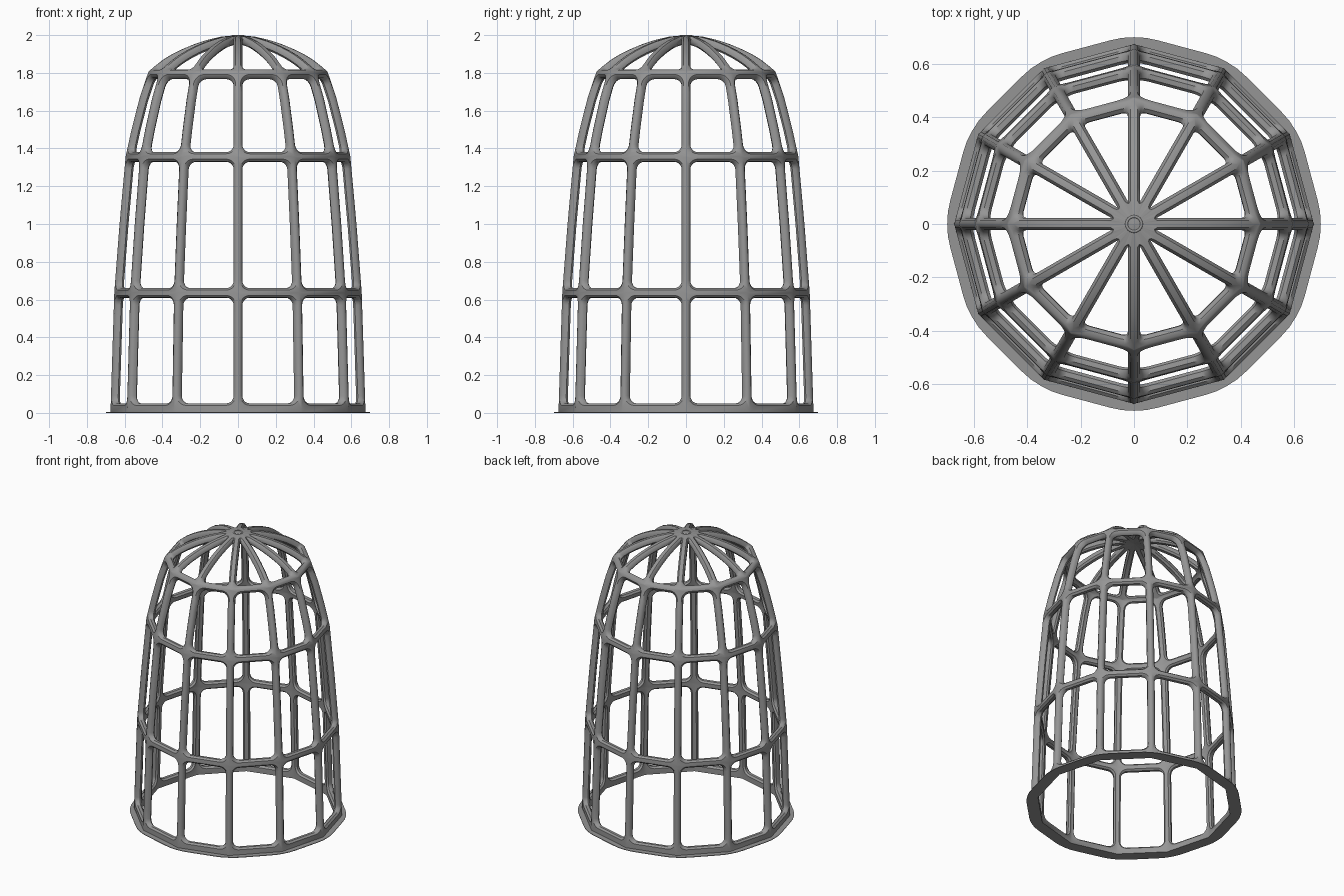
import bpy, bmesh, math
from mathutils import Vector

if "Cube" in bpy.data.objects:
    bpy.data.objects.remove(bpy.data.objects["Cube"])

N = 12
HALF = math.pi / N
BAR, DEPTH, EDGE = 0.024, 0.022, 0.011

# dark grey metal
METAL = bpy.data.materials.new("dark_grey_metal")
METAL.diffuse_color = (0.3, 0.3, 0.3, 1)
METAL.use_nodes = True
METAL.node_tree.nodes["Principled BSDF"].inputs["Base Color"].default_value = METAL.diffuse_color

# side profile (radius, height) of the middle of the bars
PROFILE = [(.652, 0), (.652, .04), (.633, .635), (.605, 1.0), (.573, 1.355),
           (.541, 1.5), (.500, 1.66), (.455, 1.795), (.40, 1.842), (.33, 1.885),
           (.25, 1.922), (.17, 1.950), (.09, 1.970), (0, 1.978)]
P = [Vector(p) for p in PROFILE]
S = [0.0]
for a, b in zip(P, P[1:]):
    S.append(S[-1] + (b - a).length)
NORMALS = []
for i in range(len(P)):
    t = (P[min(i + 1, len(P) - 1)] - P[max(i - 1, 0)]).normalized()
    NORMALS.append(Vector((t.y, -t.x)))
NORMALS[0], NORMALS[-1] = Vector((1, 0)), Vector((0, 1))


def profile_at(s, off):
    """Radius and height at arc length s, moved along the normal."""
    i = 0
    while i < len(S) - 2 and s > S[i + 1]:
        i += 1
    f = (s - S[i]) / (S[i + 1] - S[i])
    n = NORMALS[i].lerp(NORMALS[i + 1], f).normalized()
    return P[i].lerp(P[i + 1], f) + n * off


def finish(bm, name, angle=40):
    bmesh.ops.remove_doubles(bm, verts=bm.verts, dist=0.0004)
    bmesh.ops.recalc_face_normals(bm, faces=bm.faces)
    me = bpy.data.meshes.new(name)
    bm.to_mesh(me)
    bm.free()
    me.materials.append(METAL)
    ob = bpy.data.objects.new(name, me)
    bpy.context.collection.objects.link(ob)
    bpy.ops.object.select_all(action='DESELECT')
    ob.select_set(True)
    bpy.context.view_layer.objects.active = ob
    bpy.ops.object.shade_smooth_by_angle(angle=math.radians(angle))
    return ob


def samples(sa, sb, ra, rb, k=5, m=8):
    """Heights along one side of a hole with rounded ends."""
    low = [sa + ra * (1 - math.cos(j / k * math.pi / 2)) for j in range(k + 1)]
    high = [sb - rb * (1 - math.cos(j / k * math.pi / 2)) for j in range(k + 1)]
    a, b = low[-1], high[-1]
    return low + [a + (b - a) * j / m for j in range(1, m)] + high[::-1]


def corner_cut(t, r):
    return r - math.sqrt(max(0, r * r - (r - t) ** 2)) if t < r else 0


def panel(bm, s0, s1, lo, hi, r_lo, r_hi, ang):
    """One framed opening between two ribs and two hoops."""
    out = Vector((math.cos(ang), math.sin(ang), 0))
    side = Vector((-out.y, out.x, 0))

    def loop(off, grow):
        if grow is None:
            base = samples(s0 + lo, s1 - hi, r_lo, r_hi)
            ss = [s0 + (s - base[0]) / (base[-1] - base[0]) * (s1 - s0) for s in base]
        else:
            ra, rb = r_lo + grow, r_hi + grow
            sa, sb = s0 + lo - grow, s1 - hi + grow
            ss = samples(sa, sb, ra, rb)
        pts = []
        for s in ss:
            r, z = profile_at(s, off)
            w = r * math.sin(HALF)
            if grow is not None:
                w -= BAR - grow + corner_cut(s - sa, ra) + corner_cut(sb - s, rb)
                w = max(w, 0.001)
            pts.append((r * math.cos(HALF), w, z))
        co = [out * c + side * w + Vector((0, 0, z)) for c, w, z in pts]
        co += [out * c - side * w + Vector((0, 0, z)) for c, w, z in reversed(pts)]
        return [bm.verts.new(v) for v in co]

    loops = [loop(DEPTH, None), loop(DEPTH, EDGE), loop(DEPTH * .45, 0),
             loop(-DEPTH * .45, 0), loop(-DEPTH, EDGE), loop(-DEPTH, None)]
    for a, b in zip(loops, loops[1:]):
        for i in range(len(a)):
            j = (i + 1) % len(a)
            bm.faces.new((a[i], a[j], b[j], b[i]))
    if s0 == 0:
        a, b = loops[0], loops[-1]
        bm.faces.new((a[0], a[-1], b[-1], b[0]))


# cage of ribs and hoops
ROWS = [(0, S[2], .05, .025, .04, .04), (S[2], S[4], .025, .025, .04, .04),
        (S[4], S[7], .025, .025, .04, .04), (S[7], S[-1], .025, .09, .025, .003)]
bm = bmesh.new()
for row in ROWS:
    for i in range(N):
        panel(bm, *row, (2 * i + 1) * HALF)
finish(bm, "cage_frame")

# thin flat foot flange with rounded corners
bm = bmesh.new()
CORNER = [(-.13, -.006), (-.065, -.001), (0, 0), (.065, -.001), (.13, -.006)]
rings = []
for r, z in ((.63, 0), (.70, 0), (.70, .004), (.63, .004)):
    rings.append([bm.verts.new(((r + d) * math.cos(2 * i * HALF + a),
                                (r + d) * math.sin(2 * i * HALF + a), z))
                  for i in range(N) for a, d in CORNER])
for k in range(4):
    a, b = rings[k], rings[(k + 1) % 4]
    for i in range(len(a)):
        j = (i + 1) % len(a)
        bm.faces.new((a[i], a[j], b[j], b[i]))
finish(bm, "foot_flange", 30)

# small raised ring at the crown
bpy.ops.mesh.primitive_torus_add(major_radius=.028, minor_radius=.006, major_segments=24,
                                 minor_segments=8, location=(0, 0, 1.995))
crown = bpy.context.object
crown.name = "crown_ring"
crown.data.materials.append(METAL)
bpy.ops.object.shade_smooth_by_angle(angle=math.radians(60))
